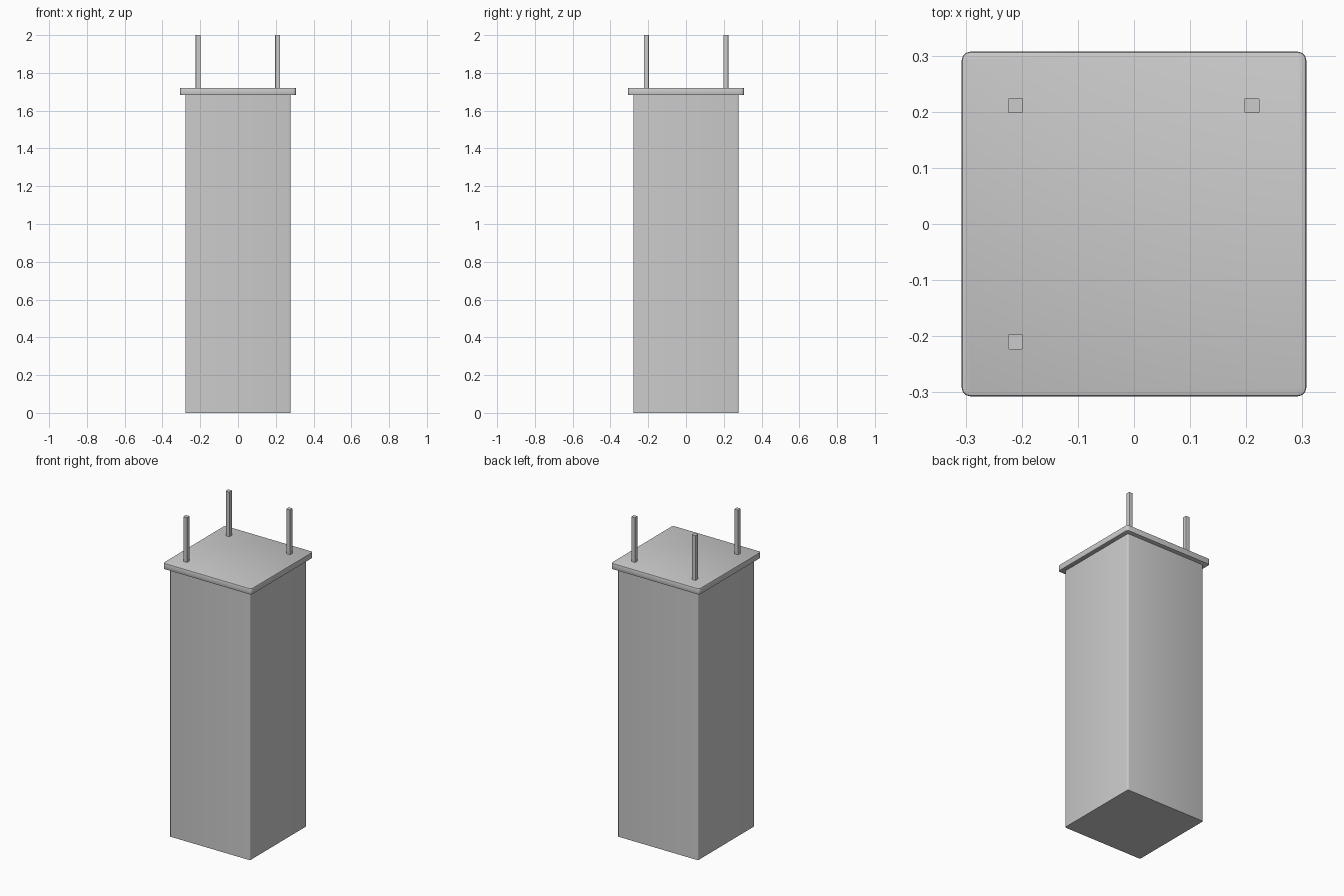
import bpy, bmesh

if "Cube" in bpy.data.objects:
    bpy.data.objects.remove(bpy.data.objects["Cube"])


def block(name, x, y, z0, z1, half, corner, rim=0.0):
    """Square block with rounded upright corners and an optional softened rim."""
    bm = bmesh.new()
    bmesh.ops.create_cube(bm, size=1)
    for v in bm.verts:
        v.co = (x + v.co.x * 2 * half, y + v.co.y * 2 * half,
                z0 + (v.co.z + 0.5) * (z1 - z0))
    upright = [e for e in bm.edges if abs(e.verts[0].co.z - e.verts[1].co.z) > 1e-4]
    bmesh.ops.bevel(bm, geom=upright, offset=corner, segments=3, profile=0.5, affect='EDGES')
    if rim:
        level = [e for e in bm.edges if abs(e.verts[0].co.z - e.verts[1].co.z) < 1e-4]
        bmesh.ops.bevel(bm, geom=level, offset=rim, segments=2, profile=0.5, affect='EDGES')
    bmesh.ops.recalc_face_normals(bm, faces=bm.faces)
    mesh = bpy.data.meshes.new(name)
    bm.to_mesh(mesh)
    bm.free()
    ob = bpy.data.objects.new(name, mesh)
    bpy.context.collection.objects.link(ob)
    bpy.ops.object.select_all(action='DESELECT')
    ob.select_set(True)
    bpy.context.view_layer.objects.active = ob
    bpy.ops.object.shade_smooth_by_angle(angle=0.7)
    return ob


# Column body
block("column_body", 0, 0, 0, 1.684, 0.279, 0.008)

# Overhanging cap slab
block("cap_slab", 0, 0, 1.682, 1.72, 0.307, 0.015, 0.004)

# Three upright bars; the front right corner has none
for name, x, y in (("bar_back_left", -0.211, 0.211),
                   ("bar_back_right", 0.21, 0.211),
                   ("bar_front_left", -0.211, -0.21)):
    block(name, x, y, 1.715, 2.0, 0.0135, 0.003)
